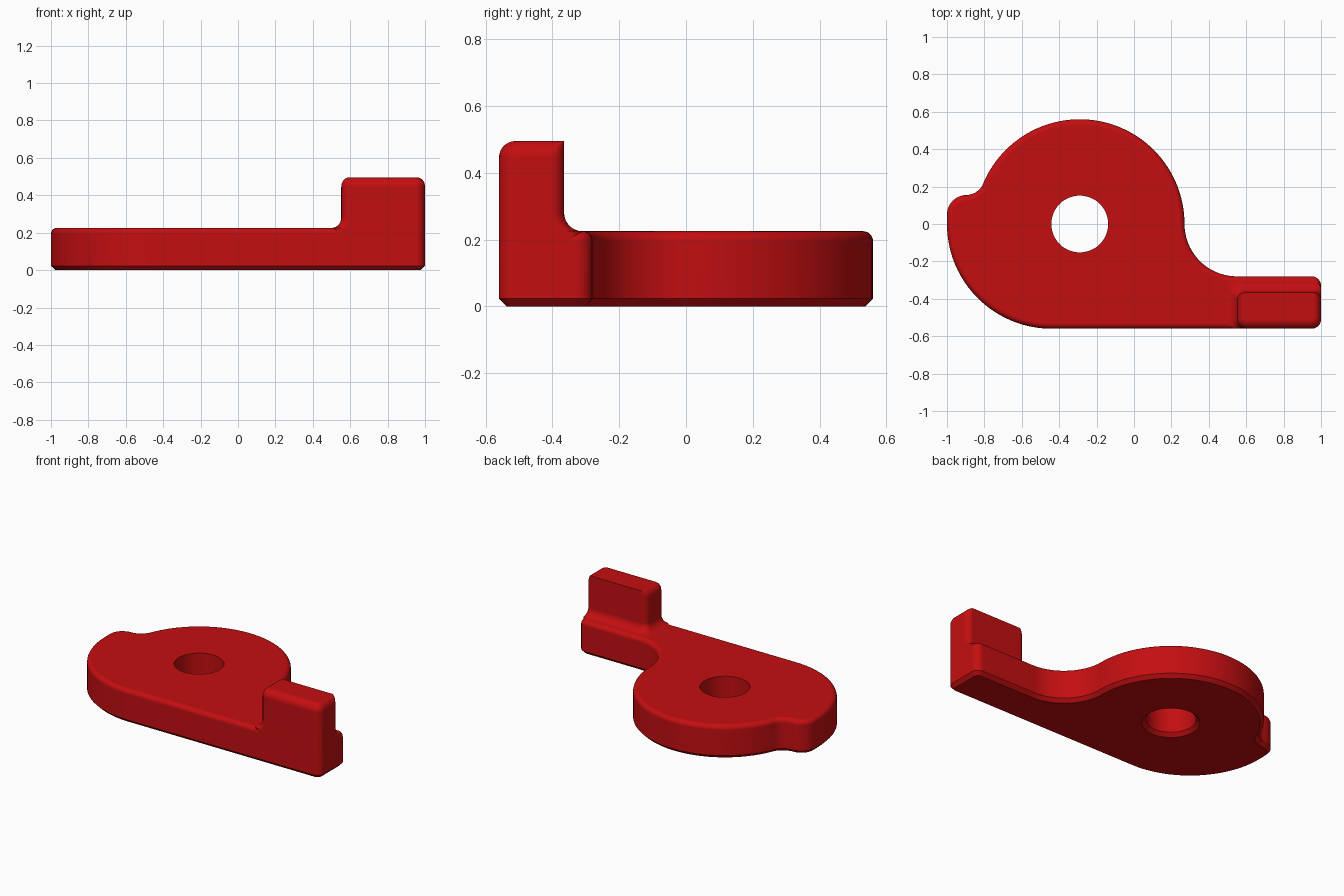
import bpy, bmesh, math

if "Cube" in bpy.data.objects:
    bpy.data.objects.remove(bpy.data.objects["Cube"])

red = bpy.data.materials.new("red")
red.diffuse_color = (0.55, 0.0045, 0.0055, 1)
red.use_nodes = True
red.node_tree.nodes["Principled BSDF"].inputs["Base Color"].default_value = red.diffuse_color

TOP, ROUND, CHAMFER = 0.225, 0.03, 0.023
HOLE = (-0.29, 0.0, 0.152)


def arc(cx, cy, r, a0, a1, n):
    return [(cx + r * math.cos(math.radians(a0 + (a1 - a0) * i / n)),
             cy + r * math.sin(math.radians(a0 + (a1 - a0) * i / n))) for i in range(n + 1)]


def outline(d):
    """Plate outline moved inward by d; side is -1 for convex arcs, +1 for hollow ones."""
    arcs = [(-0.44, 0, 0.56, 180, 270, 24, -1),          # big left curve
            (0.95, -0.51, 0.05, 270, 360, 6, -1),        # arm tip corners
            (0.95, -0.33, 0.05, 0, 90, 6, -1),
            (0.55, 0, 0.28, 270, 180, 20, 1),            # hollow beside the arm
            (-0.29, 0, 0.56, 0, 157.2, 44, -1),          # round body
            (-0.898, 0.255, 0.10, -22.8, -90, 10, 1),    # hollow beside the nub
            (-0.895, 0.05, 0.105, 90, 180, 12, -1)]      # nub
    pts = []
    for cx, cy, r, a0, a1, n, side in arcs:
        p = arc(cx, cy, r + side * d, a0, a1, n)
        if pts and math.dist(pts[-1], p[0]) < 0.0035:
            p = p[1:]
        pts += p
    return pts


def loft(bm, sections):
    """Join rings of points (points, z) with quads; return the vertex rings."""
    rings = [[bm.verts.new((x, y, z)) for x, y in pts] for pts, z in sections]
    for a, b in zip(rings, rings[1:]):
        for i in range(len(a)):
            j = (i + 1) % len(a)
            bm.faces.new((a[i], a[j], b[j], b[i]))
    return rings


def ring_edges(bm, ring):
    return [bm.edges.get((ring[i], ring[i - 1])) for i in range(len(ring))]


def finish(bm, name):
    bmesh.ops.recalc_face_normals(bm, faces=bm.faces[:])
    me = bpy.data.meshes.new(name)
    bm.to_mesh(me)
    bm.free()
    me.materials.append(red)
    ob = bpy.data.objects.new(name, me)
    bpy.context.collection.objects.link(ob)
    bpy.ops.object.select_all(action='DESELECT')
    ob.select_set(True)
    bpy.context.view_layer.objects.active = ob
    bpy.ops.object.shade_smooth_by_angle(angle=math.radians(32))
    mod = ob.modifiers.new("even_shading", 'WEIGHTED_NORMAL')
    mod.keep_sharp = True
    mod.weight = 100


# Plate: chamfered below, rounded above, with a through hole
bm = bmesh.new()
levels = [(CHAMFER, 0), (0, CHAMFER)]
for i in range(7):
    a = math.radians(15 * i)
    levels.append((ROUND * (1 - math.cos(a)), TOP - ROUND + ROUND * math.sin(a)))
outer = loft(bm, [(outline(d), z) for d, z in levels])

hx, hy, hr = HOLE
inner = loft(bm, [(arc(hx, hy, r, 0, 352.5, 47), z)
                  for r, z in ((hr + CHAMFER, 0), (hr, CHAMFER), (hr, TOP))])
for k, normal in ((0, (0, 0, -1)), (-1, (0, 0, 1))):
    bmesh.ops.triangle_fill(bm, use_beauty=True, normal=normal,
                            edges=ring_edges(bm, outer[k]) + ring_edges(bm, inner[k]))
finish(bm, "plate")


# Upright stop: rounded block flaring into the plate on its left and back
def block(x0, x1, y0, y1, rf, rb):
    return (arc(x0 + rf, y0 + rf, rf, 180, 270, 6) + arc(x1 - rf, y0 + rf, rf, 270, 360, 6)
            + arc(x1 - rb, y1 - rb, rb, 0, 90, 6) + arc(x0 + rb, y1 - rb, rb, 90, 180, 6))


X0, X1, Y0, Y1, H, FLARE, EDGE = 0.552, 1.0, -0.56, -0.365, 0.495, 0.055, 0.05
sections = [(block(X0 - FLARE, X1, Y0, Y1 + FLARE, 0.05, 0.04), TOP - ROUND)]
for i in range(9):
    a = math.radians(90 * i / 8)
    f = FLARE * (1 - math.sin(a))
    z = TOP + FLARE * (1 - math.cos(a))
    sections.append((block(X0 - f, X1, Y0, Y1 + f, 0.05, 0.04), z))
for i in range(8):
    a = math.radians(90 * i / 7)
    t = 1 - math.cos(a)
    side = 0.04 * t
    sections.append((block(X0 + side, X1 - side, Y0 + EDGE * t, Y1,
                           max(0.05 - side, 0.01), max(0.04 - side, 0.002)),
                     H - EDGE + EDGE * math.sin(a)))
bm = bmesh.new()
rings = loft(bm, sections)
bm.faces.new(rings[-1])
bm.faces.new(rings[0][::-1])
finish(bm, "upright_stop")
